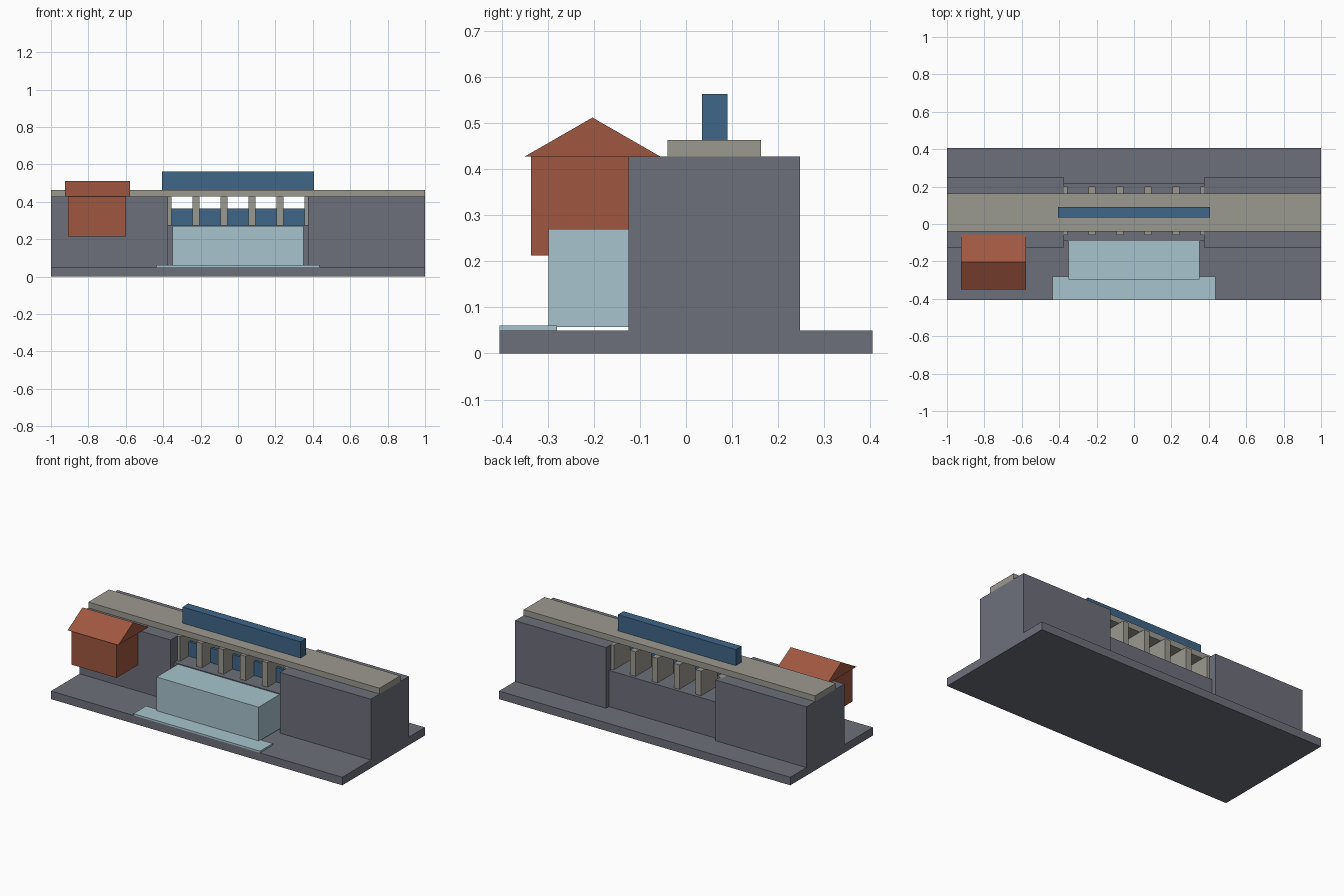
import bpy

if "Cube" in bpy.data.objects:
    bpy.data.objects.remove(bpy.data.objects["Cube"], do_unlink=True)


def material(name, rgb):
    m = bpy.data.materials.new(name)
    m.use_nodes = True
    m.diffuse_color = (*rgb, 1)
    m.node_tree.nodes["Principled BSDF"].inputs["Base Color"].default_value = (*rgb, 1)
    return m


slate = material("slate concrete", (0.155, 0.163, 0.196))
pale = material("pale concrete", (0.33, 0.32, 0.28))
steel = material("blue steel", (0.05, 0.133, 0.25))
brick = material("red brick", (0.35, 0.095, 0.051))
water = material("pale water", (0.39, 0.55, 0.61))


def prism(name, profile, x, mat):
    """Extrude a (y, z) profile along x."""
    n = len(profile)
    verts = [(px, y, z) for px in x for y, z in profile]
    faces = [tuple(reversed(range(n))), tuple(range(n, 2 * n))]
    faces += [(i, (i + 1) % n, n + (i + 1) % n, n + i) for i in range(n)]
    mesh = bpy.data.meshes.new(name)
    mesh.from_pydata(verts, [], faces)
    mesh.materials.append(mat)
    obj = bpy.data.objects.new(name, mesh)
    bpy.context.collection.objects.link(obj)
    return obj


def box(name, x, y, z, mat):
    return prism(name, [(y[0], z[0]), (y[1], z[0]), (y[1], z[1]), (y[0], z[1])], x, mat)


# Foundation and dam walls
FLOOR, SILL, TOP, DECK = 0.05, 0.275, 0.427, 0.463
box("foundation", (-1, 1), (-0.405, 0.405), (0, FLOOR), slate)
box("right_wall", (-1, -0.375), (-0.125, 0.248), (FLOOR, TOP), slate)
box("left_wall", (0.375, 1), (-0.125, 0.248), (FLOOR, TOP), slate)
box("spillway_sill", (-0.375, 0.375), (-0.09, 0.22), (FLOOR, SILL), slate)

# Piers with a gate in each gap
SPACING, HALF = 0.15, 0.019
for i in range(6):
    x = (i - 2.5) * SPACING
    box(f"pier_{i + 1}", (x - HALF, x + HALF), (-0.06, 0.2), (SILL, TOP), pale)
    if i < 5:
        box(f"gate_{i + 1}", (x + HALF, x + SPACING - HALF), (0.025, 0.042),
            (SILL, 0.365), steel)

# Roadway and gantry beam
box("road_deck", (-1, 1), (-0.04, 0.163), (TOP, DECK), pale)
box("gantry_beam", (-0.405, 0.405), (0.035, 0.09), (DECK, 0.563), steel)

# Falling water and pool
box("falling_water", (-0.35, 0.35), (-0.298, -0.09), (0.057, 0.27), water)
box("pool", (-0.435, 0.435), (-0.405, -0.28), (FLOOR, 0.061), water)

# Control house with gable roof
box("house_body", (-0.908, -0.598), (-0.337, -0.07), (0.213, TOP), brick)
prism("house_roof", [(-0.351, TOP), (-0.055, TOP), (-0.203, 0.512)], (-0.925, -0.577), brick)
